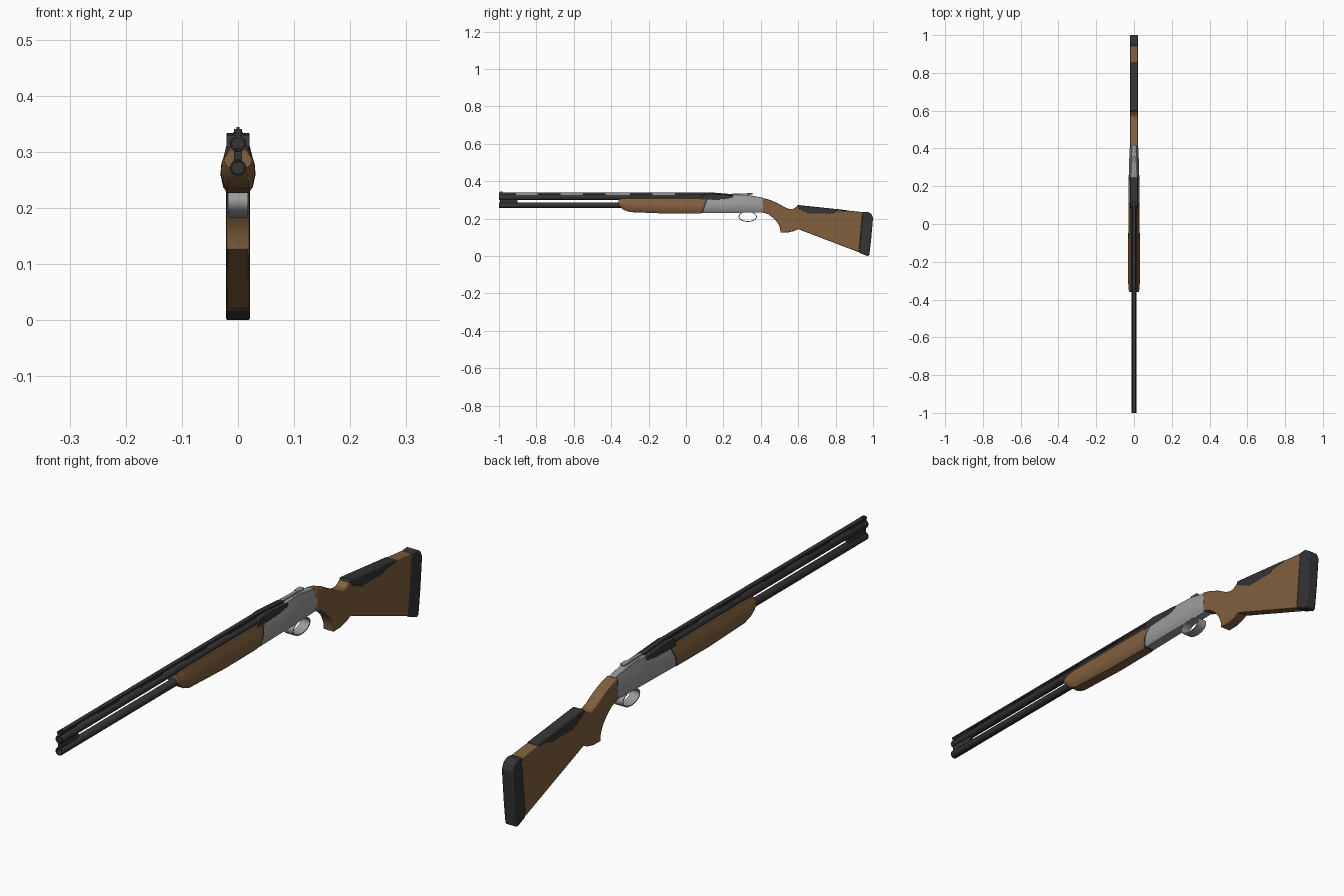
import bpy, bmesh, math

if "Cube" in bpy.data.objects:
    bpy.data.objects.remove(bpy.data.objects["Cube"])


def material(name, rgb):
    m = bpy.data.materials.new(name)
    m.diffuse_color = (*rgb, 1)
    m.use_nodes = True
    m.node_tree.nodes["Principled BSDF"].inputs["Base Color"].default_value = m.diffuse_color
    return m


WOOD = material("walnut", (0.22, 0.115, 0.05))
DARK = material("blued_steel", (0.035, 0.035, 0.037))
STEEL = material("bright_steel", (0.33, 0.33, 0.33))


def finish(name, bm, mat, bevel=0):
    bmesh.ops.recalc_face_normals(bm, faces=bm.faces[:])
    me = bpy.data.meshes.new(name)
    bm.to_mesh(me)
    bm.free()
    me.materials.append(mat)
    ob = bpy.data.objects.new(name, me)
    bpy.context.collection.objects.link(ob)
    if bevel:
        b = ob.modifiers.new("bevel", 'BEVEL')
        b.width = bevel
        b.segments = 2
        b.limit_method = 'ANGLE'
        b.angle_limit = math.radians(50)
    bpy.ops.object.select_all(action='DESELECT')
    ob.select_set(True)
    bpy.context.view_layer.objects.active = ob
    bpy.ops.object.shade_smooth_by_angle(angle=math.radians(30))
    return ob


def slab(name, pts, half, mat, bevel=0):
    """Side profile (y, z) extruded across x."""
    bm = bmesh.new()
    sides = [[bm.verts.new((s * half, y, z)) for y, z in pts] for s in (-1, 1)]
    bm.faces.new(sides[0])
    bm.faces.new(sides[1])
    n = len(pts)
    for i in range(n):
        j = (i + 1) % n
        bm.faces.new((sides[0][i], sides[0][j], sides[1][j], sides[1][i]))
    return finish(name, bm, mat, bevel)


def loft(name, rings, mat, loop=False):
    """Skin a list of equal rings of points."""
    bm = bmesh.new()
    vs = [[bm.verts.new(p) for p in r] for r in rings]
    n = len(vs[0])
    pairs = list(zip(vs, vs[1:]))
    if loop:
        pairs.append((vs[-1], vs[0]))
    else:
        bm.faces.new(vs[0])
        bm.faces.new(vs[-1])
    for a, b in pairs:
        for i in range(n):
            j = (i + 1) % n
            bm.faces.new((a[i], a[j], b[j], b[i]))
    return finish(name, bm, mat)


# half cross-section of forend and receiver: (width fraction, height fraction)
HALF = [(0.62, 0), (0.85, 0.12), (1, 0.38), (0.97, 0.56), (0.6, 0.98), (0.5, 1)]
SECTION = HALF + [(-x, z) for x, z in reversed(HALF)]


def body_ring(y, half, bottom, top, lean=0):
    return [(x * half, y + lean * (t - 0.5), bottom + t * (top - bottom))
            for x, t in SECTION]


def box(name, y0, y1, z0, z1, half, mat, bevel=0):
    return slab(name, [(y0, z0), (y1, z0), (y1, z1), (y0, z1)], half, mat, bevel)


# barrels with bored muzzles
def barrel(name, z, y1):
    def ring(y, r):
        return [(r * math.cos(a * math.tau / 24), y, z + r * math.sin(a * math.tau / 24))
                for a in range(24)]
    loft(name, [ring(y1, 0.0142), ring(-0.998, 0.0142), ring(-1, 0.0132),
                ring(-1, 0.0105), ring(-0.9, 0.0105)], DARK)


barrel("upper_barrel", 0.3145, 0.2)
barrel("lower_barrel", 0.272, 0.15)
box("muzzle_hanger", -0.995, -0.9, 0.28, 0.306, 0.007, DARK)

# ventilated rib, its posts and the bead
box("rib", -1, 0.13, 0.335, 0.341, 0.0075, DARK)
for i, (y0, y1) in enumerate([(-1, -0.91), (-0.79, -0.67), (-0.55, -0.43),
                              (-0.3, -0.18), (-0.06, 0.13)]):
    box(f"rib_post_{i + 1}", y0, y1, 0.324, 0.336, 0.005, DARK)
box("bead", -0.995, -0.98, 0.34, 0.3445, 0.0025, DARK)

# breech block at the back of the barrels
slab("breech_block", [(0.08, 0.302), (0.09, 0.33), (0.13, 0.334), (0.25, 0.326),
                      (0.25, 0.312), (0.18, 0.302)], 0.0205, DARK, 0.002)
slab("rib_ramp", [(0.13, 0.33), (0.13, 0.341), (0.25, 0.331), (0.25, 0.325)], 0.0075, DARK)

# wooden forend
loft("forend", [body_ring(-0.36, 0.025, 0.272, 0.303),
                body_ring(-0.35, 0.028, 0.26, 0.307),
                body_ring(-0.33, 0.03, 0.245, 0.309),
                body_ring(-0.3, 0.031, 0.235, 0.31),
                body_ring(-0.1, 0.031, 0.227, 0.31),
                body_ring(0.095, 0.029, 0.227, 0.31, 0.03)], WOOD)
loft("forend_iron", [body_ring(0.094, 0.0285, 0.229, 0.311, 0.03),
                     body_ring(0.106, 0.0285, 0.229, 0.311, 0.03)], DARK)

# receiver
loft("receiver", [body_ring(0.104, 0.029, 0.229, 0.312, 0.03),
                  body_ring(0.22, 0.0285, 0.231, 0.318),
                  body_ring(0.25, 0.028, 0.231, 0.329),
                  body_ring(0.33, 0.026, 0.232, 0.327),
                  body_ring(0.412, 0.022, 0.233, 0.312)], STEEL)

# opening lever
slab("top_lever", [(0.235, 0.325), (0.25, 0.334), (0.355, 0.335), (0.355, 0.329),
                   (0.32, 0.326)], 0.006, STEEL, 0.001)
box("lever_thumbpiece", 0.325, 0.357, 0.329, 0.336, 0.009, STEEL, 0.002)

# trigger guard: wide flat strap bent into a loop
guard = []
for i in range(28):
    a = i * math.tau / 28
    c, s = math.cos(a), math.sin(a)
    guard.append([(x, 0.33 + (0.049 - d) * c, 0.211 + (0.028 - d) * s)
                  for x, d in ((-0.018, 0), (0.018, 0), (0.018, 0.004), (-0.018, 0.004))])
loft("trigger_guard", guard, STEEL, loop=True)

# stock with pistol grip
slab("stock", [(0.408, 0.311), (0.445, 0.302), (0.49, 0.283), (0.53, 0.26), (0.555, 0.251),
               (0.575, 0.253), (0.6, 0.271), (0.945, 0.235), (0.925, 0.02), (0.6, 0.144),
               (0.575, 0.133), (0.545, 0.126), (0.505, 0.125), (0.503, 0.15),
               (0.49, 0.178), (0.468, 0.203), (0.44, 0.224), (0.408, 0.234)],
     0.0205, WOOD, 0.003)

# cheek comb insert
slab("comb_insert", [(0.592, 0.268), (0.6, 0.273), (0.86, 0.2455), (0.85, 0.238),
                     (0.8, 0.236), (0.78, 0.226), (0.66, 0.226), (0.605, 0.25)],
     0.0212, DARK, 0.003)

# recoil pad
slab("recoil_pad", [(0.945, 0.236), (0.972, 0.237), (0.99, 0.226), (1, 0.205), (0.99, 0.09),
                    (0.98, 0.005), (0.97, 0), (0.925, 0.018)], 0.0215, DARK, 0.004)
